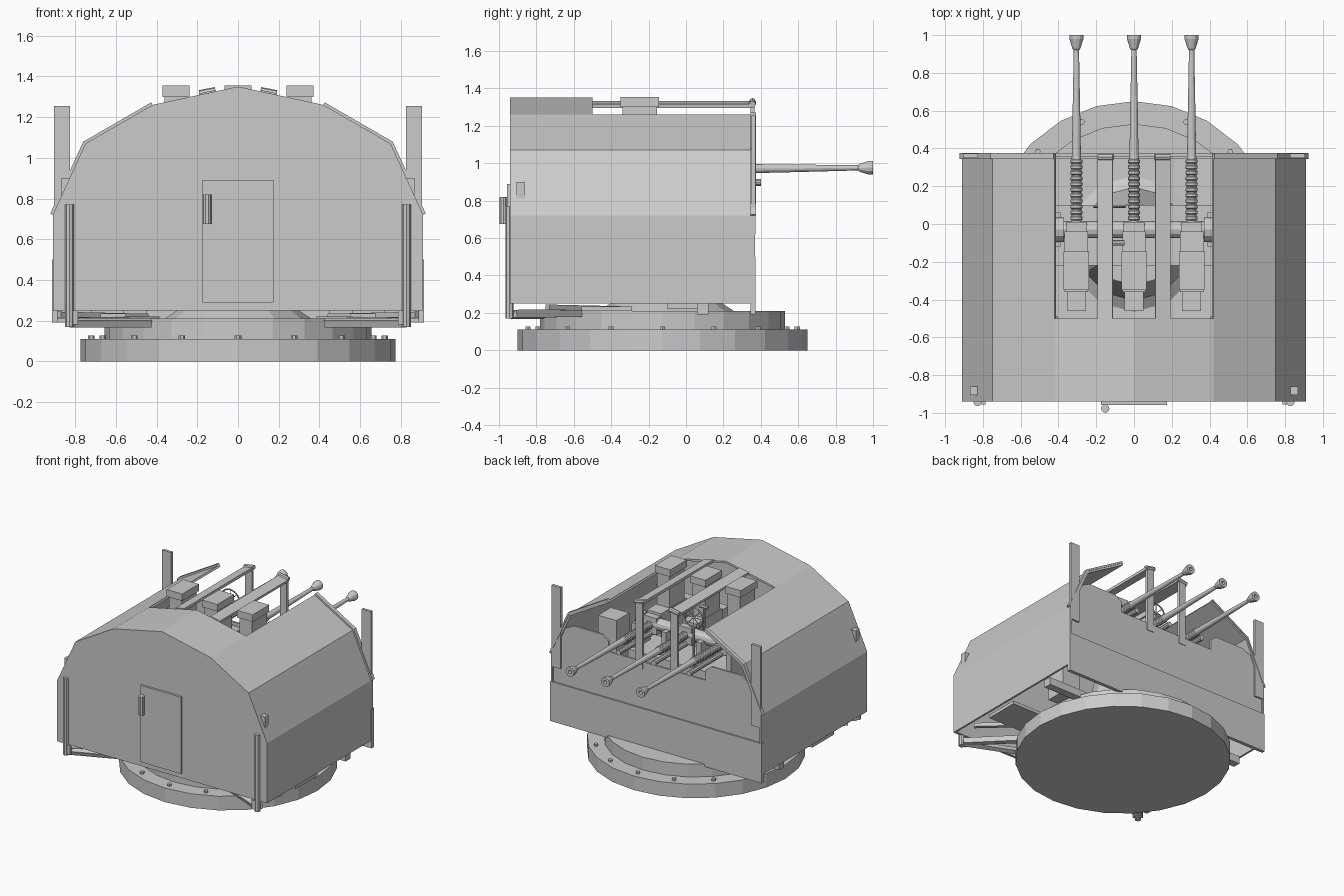
import bpy, bmesh, math
from mathutils import Vector

if "Cube" in bpy.data.objects:
    bpy.data.objects.remove(bpy.data.objects["Cube"])

C = -0.125                      # ring centre in y
PROFILE = [(0.91, 0.25), (0.91, 0.72), (0.75, 1.07), (0.42, 1.26), (0, 1.35)]


def mesh(name, verts, faces):
    me = bpy.data.meshes.new(name)
    me.from_pydata([tuple(v) for v in verts], [], faces)
    bm = bmesh.new()
    bm.from_mesh(me)
    bmesh.ops.recalc_face_normals(bm, faces=bm.faces)
    bm.to_mesh(me)
    bm.free()
    ob = bpy.data.objects.new(name, me)
    bpy.context.collection.objects.link(ob)
    return ob


def mirror(ob):
    ob.modifiers.new("mirror", 'MIRROR').use_axis[0] = True
    return ob


def box(name, x0, x1, y0, y1, z0, z1):
    v = [(x, y, z) for x in (x0, x1) for y in (y0, y1) for z in (z0, z1)]
    f = [(0, 1, 3, 2), (4, 6, 7, 5), (0, 4, 5, 1), (2, 3, 7, 6), (0, 2, 6, 4), (1, 5, 7, 3)]
    return mesh(name, v, f)


def plate(name, pts, y0, y1):
    """Outline in x/z given a thickness in y."""
    n = len(pts)
    v = [(x, y0, z) for x, z in pts] + [(x, y1, z) for x, z in pts]
    f = [tuple(range(n)), tuple(range(n, 2 * n))]
    f += [(i, (i + 1) % n, n + (i + 1) % n, n + i) for i in range(n)]
    return mesh(name, v, f)


def lathe(name, prof, origin, axis, n=12):
    """Profile of (distance, radius) turned round an axis."""
    q = Vector((0, 0, 1)).rotation_difference(Vector(axis).normalized())
    v, f = [], []
    for d, r in prof:
        for i in range(n):
            a = 2 * math.pi * i / n
            v.append(q @ Vector((r * math.cos(a), r * math.sin(a), d)) + Vector(origin))
    for j in range(len(prof) - 1):
        f += [(j * n + i, j * n + (i + 1) % n, (j + 1) * n + (i + 1) % n, (j + 1) * n + i) for i in range(n)]
    f += [tuple(range(n)), tuple(range((len(prof) - 1) * n, len(prof) * n))]
    return mesh(name, v, f)


def rod(name, a, b, r, n=8):
    d = Vector(b) - Vector(a)
    return lathe(name, [(0, r), (d.length, r)], a, d, n)


def strip(name, pts, y0, y1, thick, offset):
    """Folded sheet following an x/z line."""
    n = len(pts)
    v = [(x, y0, z) for x, z in pts] + [(x, y1, z) for x, z in pts]
    ob = mesh(name, v, [(i, i + 1, n + i + 1, n + i) for i in range(n - 1)])
    if ob.data.polygons[0].normal.x < 0:
        ob.data.flip_normals()
    s = ob.modifiers.new("thickness", 'SOLIDIFY')
    s.thickness, s.offset = thick, offset
    return ob


# Base rings and bolts
lathe("base_ring", [(0, 0.775), (0.11, 0.775)], (0, C, 0), (0, 0, 1), 24)
lathe("turntable", [(0.11, 0.655), (0.21, 0.655)], (0, C, 0), (0, 0, 1), 24)
for i in range(16):
    a = math.pi * i / 8
    p = (0.72 * math.cos(a), C + 0.72 * math.sin(a), 0.11)
    lathe("base_bolt", [(0, 0.016), (0.016, 0.016)], p, (0, 0, 1), 6)

# Pedestal and trunnion supports
lathe("pedestal", [(0.21, 0.36), (0.25, 0.3), (0.62, 0.22), (0.72, 0.22)], (0, C + 0.02, 0), (0, 0, 1), 12)
box("cradle_bed", -0.43, 0.43, -0.22, 0.1, 0.68, 0.78)
for x in (0.15, 0.41):
    mirror(box("trunnion_bracket", x - 0.02, x + 0.02, -0.12, 0.06, 0.75, 0.97))
rod("trunnion_shaft", (-0.41, -0.03, 0.97), (0.41, -0.03, 0.97), 0.045, 12)
mirror(rod("trunnion_cap", (0.37, -0.03, 0.97), (0.42, -0.03, 0.97), 0.065, 12))

# Three guns
for x in (-0.305, 0, 0.305):
    prof = [(-0.05, 0.04), (0.0, 0.04), (0.01, 0.026)]
    for i in range(11):
        y = 0.02 + i * 0.03
        prof += [(y, 0.026), (y + 0.005, 0.032), (y + 0.018, 0.032), (y + 0.023, 0.026)]
    prof += [(0.36, 0.024), (0.6, 0.02), (0.92, 0.014), (0.93, 0.022), (0.98, 0.037),
             (1.0, 0.037), (1.0, 0.014), (0.95, 0.012)]
    lathe("barrel", prof, (x, 0, 0.968), (0, 1, 0.008), 12)
    rod("recoil_tube", (x, -0.1, 0.897), (x, 0.4, 0.897), 0.02, 10)
    box("receiver", x - 0.062, x + 0.062, -0.36, -0.04, 0.87, 1.05)
    box("breech_end", x - 0.05, x + 0.05, -0.46, -0.36, 0.89, 1.03)
    box("collar", x - 0.055, x + 0.055, -0.085, 0.01, 0.9, 1.03)
    box("magazine", x - 0.055, x + 0.055, -0.34, -0.155, 1.04, 1.3)
    box("magazine_lid", x - 0.067, x + 0.067, -0.35, -0.145, 1.3, 1.355)

# Armoured shell: two side sheets, rear roof, rear wall
mirror(strip("side_armour", PROFILE[:4], -0.93, 0.37, 0.015, -1))
mirror(strip("rear_roof", PROFILE[3:], -0.93, -0.5, 0.015, -1))
plate("rear_wall", PROFILE + [(-x, z) for x, z in PROFILE[-2::-1]], -0.94, -0.92)
mirror(strip("front_rim", PROFILE[1:4], 0.345, 0.375, 0.014, 1))

# Roof bars and front posts
mirror(plate("roof_bar", [(0.11, 1.313), (0.19, 1.296), (0.193, 1.316), (0.113, 1.333)], -0.5, 0.36))
mirror(box("roof_post", 0.12, 0.18, 0.345, 0.365, 0.8, 1.32))
mirror(rod("bar_end", (0.11, 0.355, 1.33), (0.19, 0.355, 1.315), 0.018))

# Front armour: lower plate, upper plate with raised wings, corner posts
box("front_lower_plate", -0.915, 0.915, 0.345, 0.372, 0.19, 0.5)
half = [(0.9, 0.5), (0.9, 0.72), (0.8, 0.94), (0.72, 0.98), (0.47, 0.98), (0.42, 0.94), (0.42, 0.86)]
plate("front_upper_plate", half + [(-x, z) for x, z in reversed(half)], 0.345, 0.36)
mirror(box("corner_post", 0.825, 0.905, 0.35, 0.372, 0.62, 1.255))

# Rear door, handle, corner rails and lamps
box("rear_door", -0.175, 0.175, -0.957, -0.93, 0.29, 0.89)
rod("door_handle", (-0.152, -0.977, 0.675), (-0.152, -0.977, 0.82), 0.022, 10)
mirror(rod("corner_rail", (0.828, -0.943, 0.17), (0.828, -0.943, 0.77), 0.022))
mirror(box("corner_rail_strip", 0.785, 0.81, -0.955, -0.935, 0.18, 0.25))
lamp = box("side_lamp", 0.81, 0.868, -0.905, -0.86, 0.795, 0.9)
mirror(lamp)

# Under-frame: struts, cross rails and side floor panels
mirror(rod("rear_strut", (0.83, -0.92, 0.195), (0.4, -0.5, 0.2), 0.03, 4))
mirror(rod("side_strut", (0.88, -0.74, 0.23), (0.45, -0.32, 0.22), 0.02, 4))
mirror(rod("rear_rail", (0.83, -0.93, 0.19), (0.43, -0.76, 0.19), 0.025, 4))
mirror(box("floor_panel", 0.55, 0.89, -0.56, -0.29, 0.21, 0.235))
mirror(box("front_bracket", 0.45, 0.89, 0.06, 0.12, 0.19, 0.25))

# Crew consoles
mirror(box("console", 0.56, 0.72, -0.1, 0.06, 0.22, 0.95))

# Ring sight
bpy.ops.mesh.primitive_torus_add(major_radius=0.082, minor_radius=0.006, major_segments=20,
                                 minor_segments=5, location=(-0.13, 0.09, 1.17),
                                 rotation=(math.pi / 2, 0, 0))
bpy.context.object.name = "sight_ring"
for k in range(4):
    a = math.pi * k / 4
    dx, dz = 0.082 * math.cos(a), 0.082 * math.sin(a)
    rod("sight_spoke", (-0.13 - dx, 0.09, 1.17 - dz), (-0.13 + dx, 0.09, 1.17 + dz), 0.003, 5)
rod("sight_stem", (-0.13, 0.09, 0.75), (-0.13, 0.09, 1.09), 0.009)
rod("rear_sight_stem", (-0.09, -0.1, 0.75), (-0.09, -0.1, 1.17), 0.009)
rod("rear_sight", (-0.12, -0.1, 1.17), (-0.05, -0.1, 1.17), 0.014)
